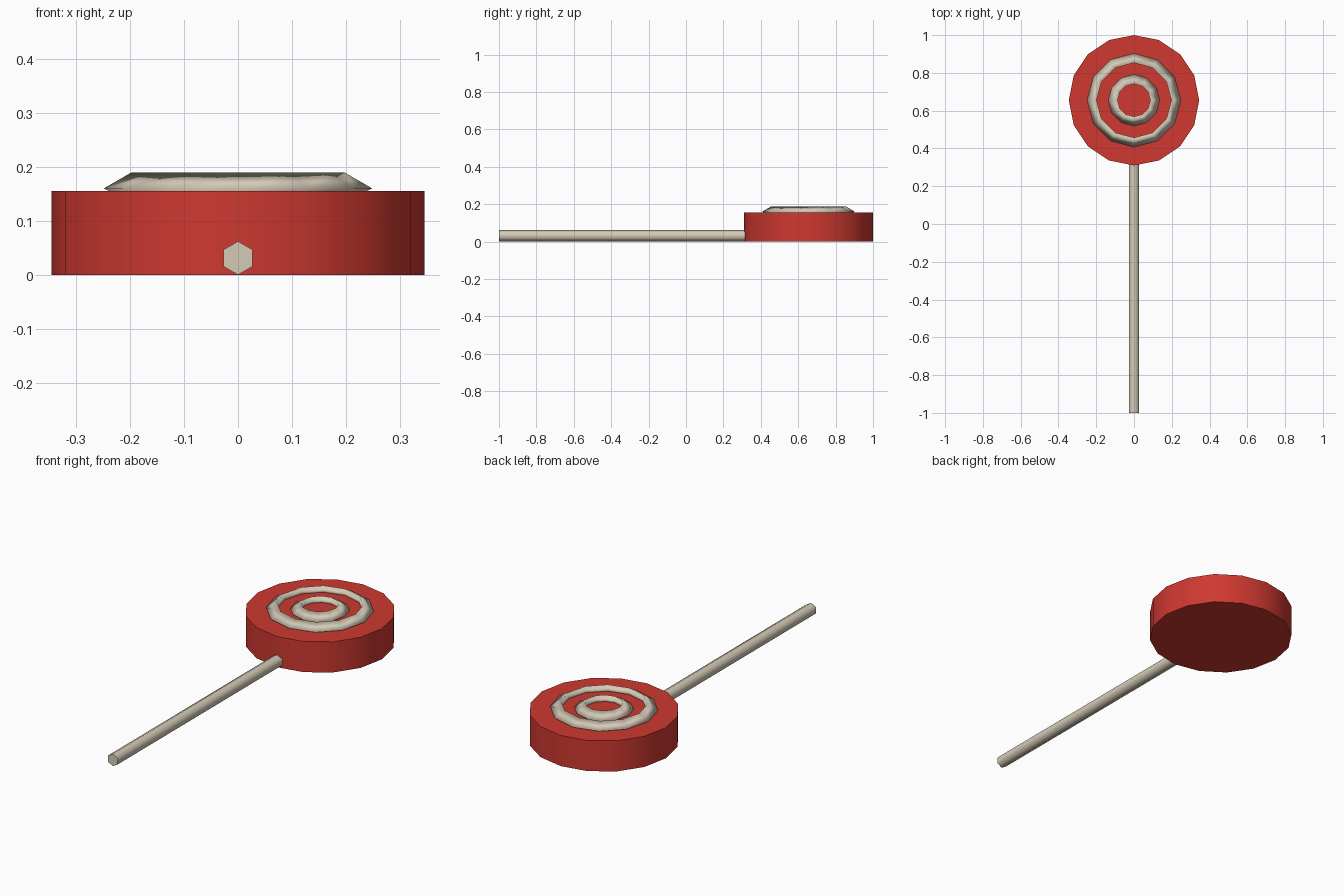
import bpy
from math import radians

cube = bpy.data.objects.get("Cube")
if cube:
    bpy.data.objects.remove(cube, do_unlink=True)


def make_material(name, rgb):
    mat = bpy.data.materials.new(name)
    mat.use_nodes = True
    color = (*rgb, 1.0)
    mat.diffuse_color = color
    mat.node_tree.nodes["Principled BSDF"].inputs["Base Color"].default_value = color
    return mat


red = make_material("candy_red", (0.62, 0.04, 0.03))
cream = make_material("cream", (0.66, 0.59, 0.47))

HEAD_Y = 0.655
HEAD_RADIUS = 0.345
HEAD_HEIGHT = 0.155
STICK_RADIUS = 0.031


def finish(name, mat):
    obj = bpy.context.object
    obj.name = obj.data.name = name
    obj.data.materials.append(mat)
    return obj


# Candy head: sixteen-sided disc with smooth sides and sharp rims
bpy.ops.mesh.primitive_cylinder_add(
    vertices=16, radius=HEAD_RADIUS, depth=HEAD_HEIGHT,
    location=(0, HEAD_Y, HEAD_HEIGHT / 2))
finish("candy_head", red)
bpy.ops.object.shade_smooth_by_angle(angle=radians(75))

# Swirl rings: three-sided tubes half sunk into the top
for name, radius in (("outer_ring", 0.2147), ("inner_ring", 0.103)):
    bpy.ops.mesh.primitive_torus_add(
        major_segments=12, minor_segments=3,
        major_radius=radius, minor_radius=0.0333,
        location=(0, HEAD_Y, 0.16))
    finish(name, cream)
    bpy.ops.object.shade_smooth()

# Stick: hexagonal rod from the front end into the head
stick_end = HEAD_Y - HEAD_RADIUS + 0.03
bpy.ops.mesh.primitive_cylinder_add(
    vertices=6, radius=STICK_RADIUS, depth=stick_end + 1,
    location=(0, (stick_end - 1) / 2, STICK_RADIUS),
    rotation=(radians(90), 0, 0))
finish("stick", cream)
bpy.ops.object.shade_smooth_by_angle(angle=radians(75))
